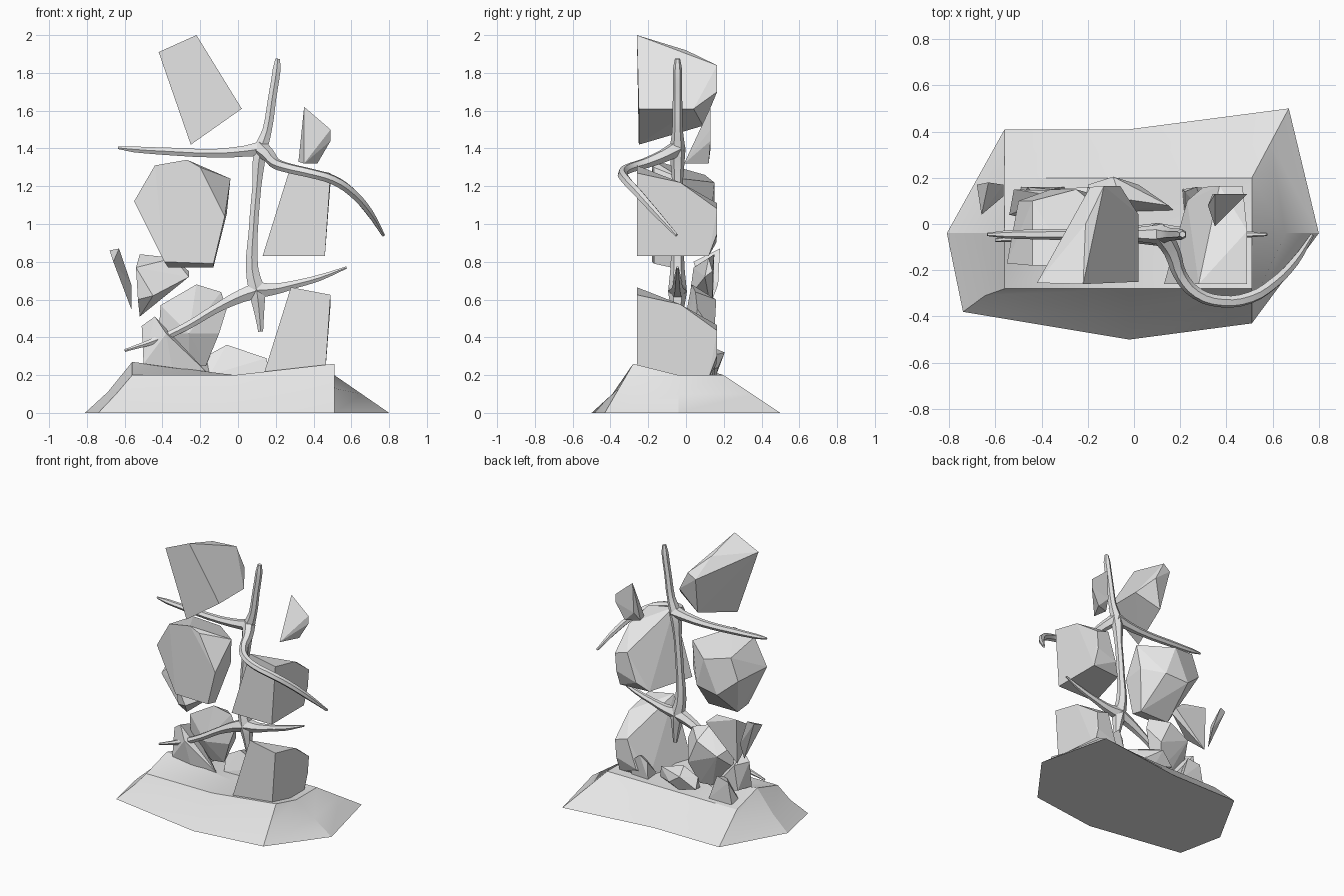
import bpy, bmesh, math

stone = bpy.data.materials.new("stone_grey")
stone.diffuse_color = (0.8, 0.8, 0.8, 1)


def add_mesh(name, bm):
    bmesh.ops.recalc_face_normals(bm, faces=bm.faces)
    me = bpy.data.meshes.new(name)
    bm.to_mesh(me)
    bm.free()
    ob = bpy.data.objects.new(name, me)
    bpy.context.collection.objects.link(ob)
    me.materials.append(stone)
    return ob


def select_only(ob):
    bpy.ops.object.select_all(action='DESELECT')
    ob.select_set(True)
    bpy.context.view_layer.objects.active = ob


def rock(name, points, lift=0.0):
    """Faceted stone: convex hull of its corners."""
    bm = bmesh.new()
    for x, y, z in points:
        bm.verts.new((x, y, z + lift))
    res = bmesh.ops.convex_hull(bm, input=bm.verts[:])
    loose = [v for v in bm.verts if not v.link_faces]
    bmesh.ops.delete(bm, geom=loose, context='VERTS')
    bmesh.ops.dissolve_limit(bm, angle_limit=math.radians(4),
                             verts=bm.verts[:], edges=bm.edges[:])
    return add_mesh(name, bm)


def limb(name, points):
    """Tapered round limb through (x, y, z, radius) points."""
    cu = bpy.data.curves.new(name, 'CURVE')
    cu.dimensions = '3D'
    cu.bevel_depth = 1.0
    cu.bevel_resolution = 1
    cu.resolution_u = 3
    cu.use_fill_caps = True
    sp = cu.splines.new('BEZIER')
    sp.bezier_points.add(len(points) - 1)
    for bp, (x, y, z, r) in zip(sp.bezier_points, points):
        bp.co = (x, y, z)
        bp.radius = r
        bp.handle_left_type = bp.handle_right_type = 'AUTO'
    ob = bpy.data.objects.new(name, cu)
    bpy.context.collection.objects.link(ob)
    cu.materials.append(stone)
    select_only(ob)
    bpy.ops.object.convert(target='MESH')
    bpy.ops.object.shade_smooth_by_angle(angle=math.radians(50))


# Ground mound: three rings of eight corners and a centre point
foot = [(-.74, -.38, 0), (-.02, -.5, 0), (.51, -.43, 0), (.80, -.04, 0),
        (.67, .5, 0), (-.02, .41, 0), (-.56, .41, 0), (-.81, -.04, 0)]
crest = [(-.56, -.28, .2), (-.02, -.28, .2), (.51, -.28, .26), (.51, -.04, .2),
         (.51, .2, .2), (-.02, .2, .2), (-.56, .2, .2), (-.56, -.04, .27)]
middle = [tuple((a + b) / 2 for a, b in zip(p, q)) for p, q in zip(foot, crest)]
middle[0] = (-.645, -.31, .1)
middle[7] = (-.69, -.04, .11)
bm = bmesh.new()
rings = [[bm.verts.new(p) for p in ring] for ring in (foot, middle, crest)]
centre = bm.verts.new((-.02, -.04, .2))
bm.faces.new(rings[0])
for low, high in zip(rings, rings[1:]):
    for i in range(8):
        j = (i + 1) % 8
        bm.faces.new((low[i], low[j], high[j], high[i]))
for i in range(8):
    bm.faces.new((rings[2][i], rings[2][(i + 1) % 8], centre))
mound = add_mesh("ground_mound", bm)
select_only(mound)
bpy.ops.object.shade_smooth_by_angle(angle=math.radians(20))

# Two matching large blocks on the right
block = [(.13, -.26, 0), (.46, -.26, 0), (.49, -.26, .44), (.28, -.26, .48),
         (.49, -.03, .39), (.47, .165, .25), (.46, .165, .12), (.37, .165, .28),
         (.46, .12, 0), (.30, .16, .07), (.23, .10, 0)]
rock("right_block_upper", block, .83)
rock("right_block_lower", block, .185)

# Upper left slab
rock("top_slab", [(-.42, -.255, 1.91), (-.22, -.26, 2.0), (.02, -.25, 1.61),
                  (-.25, -.25, 1.42), (.02, .04, 1.61), (-.06, .165, 1.70),
                  (-.13, .165, 1.84), (-.19, .16, 1.80), (-.16, .09, 1.52),
                  (-.21, .0, 1.92)])

# Middle left boulder
rock("middle_boulder", [(-.55, -.17, 1.12), (-.44, -.18, 1.31), (-.27, -.18, 1.34),
                        (-.20, -.17, 1.30), (-.07, -.17, 1.04), (-.13, -.17, .79),
                        (-.39, -.18, .80), (-.04, -.02, 1.24), (-.06, .0, 1.05),
                        (-.13, -.08, .77), (-.37, -.08, .77), (-.50, .10, 1.10),
                        (-.44, .10, 1.26), (-.25, .15, 1.22), (-.18, .13, 1.0),
                        (-.36, .15, .98)])

# Small upper right stone
rock("small_top_stone", [(.35, .13, 1.62), (.49, .13, 1.50), (.49, .13, 1.44),
                         (.42, .12, 1.32), (.35, -.01, 1.32), (.32, .08, 1.33),
                         (.34, .13, 1.40)])

# Left shards
rock("thin_shard", [(-.68, .17, .86), (-.63, .18, .87), (-.565, .17, .68),
                    (-.565, .12, .55), (-.66, .04, .80)])
rock("left_shard", [(-.54, .04, .77), (-.52, .15, .84), (-.34, .12, .82),
                    (-.26, .14, .75), (-.26, .10, .72), (-.52, .14, .51),
                    (-.53, .05, .60), (-.45, .02, .62)])

# Lower left boulders
rock("lower_boulder", [(-.41, .02, .57), (-.22, .03, .68), (-.09, .05, .64),
                       (-.06, .06, .55), (-.10, .04, .42), (-.26, -.02, .42),
                       (-.42, .04, .42), (-.17, .08, .25), (-.26, .06, .25),
                       (-.36, .15, .52), (-.20, .16, .60), (-.12, .15, .42)])
rock("lower_left_rock", [(-.51, -.02, .46), (-.44, -.05, .51), (-.39, -.05, .45),
                         (-.38, -.09, .42), (-.16, -.02, .21), (-.35, -.06, .24),
                         (-.50, -.06, .26), (-.49, .09, .28), (-.46, .09, .46),
                         (-.28, .08, .24)])
rock("back_left_rock", [(-.50, .08, .20), (-.46, .16, .36), (-.36, .15, .38),
                        (-.30, .16, .20), (-.33, .06, .20), (-.38, .06, .34),
                        (-.49, .16, .20)])

# Low stones on the ground
rock("low_front_stone", [(-.17, .10, .30), (-.06, .11, .36), (.15, .08, .29),
                         (.17, .06, .20), (-.15, .05, .20), (-.20, .17, .24),
                         (-.09, .205, .32), (.02, .17, .24), (-.05, .16, .20)])
rock("back_right_stone", [(.21, .15, .20), (.22, .14, .32), (.27, .16, .37),
                          (.35, .15, .30), (.35, .14, .20), (.22, .03, .20),
                          (.31, .04, .30)])

# Branching growth: stem with five arms
Y = -.045
limb("stem", [(.12, Y, .43, .015), (.115, Y, .50, .025), (.10, Y, .64, .05),
              (.075, Y, .76, .038), (.08, Y, .95, .028), (.10, Y, 1.20, .027),
              (.12, Y, 1.39, .042), (.155, Y, 1.50, .028), (.18, Y, 1.66, .025),
              (.205, Y, 1.82, .024), (.21, Y, 1.875, .014)])
limb("upper_left_arm", [(.13, Y, 1.40, .045), (.03, Y, 1.385, .033),
                        (-.12, Y, 1.375, .026), (-.38, Y, 1.385, .023),
                        (-.55, Y, 1.395, .018), (-.635, Y, 1.403, .007)])
limb("upper_right_arm", [(.12, Y, 1.40, .045), (.165, -.12, 1.36, .036),
                         (.20, -.22, 1.32, .029), (.27, -.30, 1.295, .027),
                         (.38, -.335, 1.27, .026), (.50, -.32, 1.235, .026),
                         (.60, -.26, 1.17, .025), (.69, -.17, 1.07, .021),
                         (.77, -.05, .94, .009)])
limb("lower_left_arm", [(.11, Y, .65, .05), (.02, Y, .62, .04),
                        (-.12, Y, .55, .027), (-.27, Y, .46, .024),
                        (-.42, -.055, .39, .021), (-.60, -.07, .33, .008)])
limb("lower_right_arm", [(.10, Y, .65, .05), (.19, Y, .655, .034),
                         (.30, Y, .68, .024), (.43, Y, .715, .019),
                         (.575, Y, .77, .007)])
